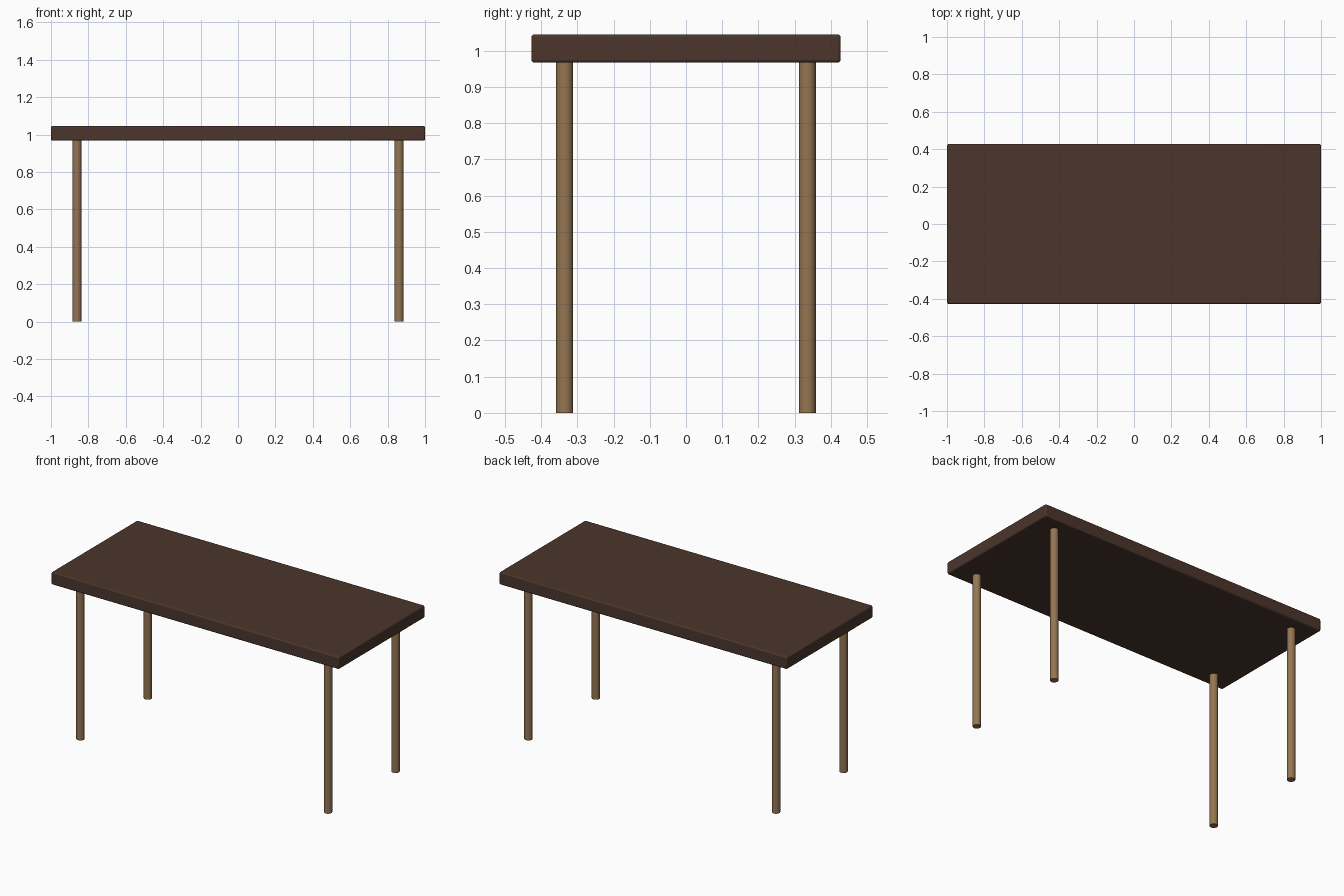
import bpy

if "Cube" in bpy.data.objects:
    bpy.data.objects.remove(bpy.data.objects["Cube"])


def material(name, color):
    mat = bpy.data.materials.new(name)
    mat.diffuse_color = (*color, 1)
    mat.use_nodes = True
    mat.node_tree.nodes["Principled BSDF"].inputs["Base Color"].default_value = mat.diffuse_color
    return mat


dark_wood = material("dark_wood", (0.07, 0.036, 0.025))
light_wood = material("light_wood", (0.30, 0.18, 0.085))

TOP_Z, UNDER_Z = 1.045, 0.967
LEG_X, LEG_Y, LEG_R = 0.861, 0.335, 0.0237

# Tabletop: slab with softly rounded edges
bpy.ops.mesh.primitive_cube_add(size=1, location=(0, 0, (TOP_Z + UNDER_Z) / 2))
top = bpy.context.object
top.name = "tabletop"
top.scale = (2, 0.854, TOP_Z - UNDER_Z)
bpy.ops.object.transform_apply(location=False, rotation=False, scale=True)
bevel = top.modifiers.new("soft_edges", 'BEVEL')
bevel.width = 0.008
bevel.segments = 3
top.data.materials.append(dark_wood)
bpy.ops.object.shade_smooth_by_angle()

# Four round legs
for side, sx in (("left", -1), ("right", 1)):
    for end, sy in (("front", -1), ("back", 1)):
        bpy.ops.mesh.primitive_cylinder_add(
            vertices=32, radius=LEG_R, depth=UNDER_Z,
            location=(sx * LEG_X, sy * LEG_Y, UNDER_Z / 2))
        leg = bpy.context.object
        leg.name = f"{end}_{side}_leg"
        leg.data.materials.append(light_wood)
        bpy.ops.object.shade_smooth_by_angle()
